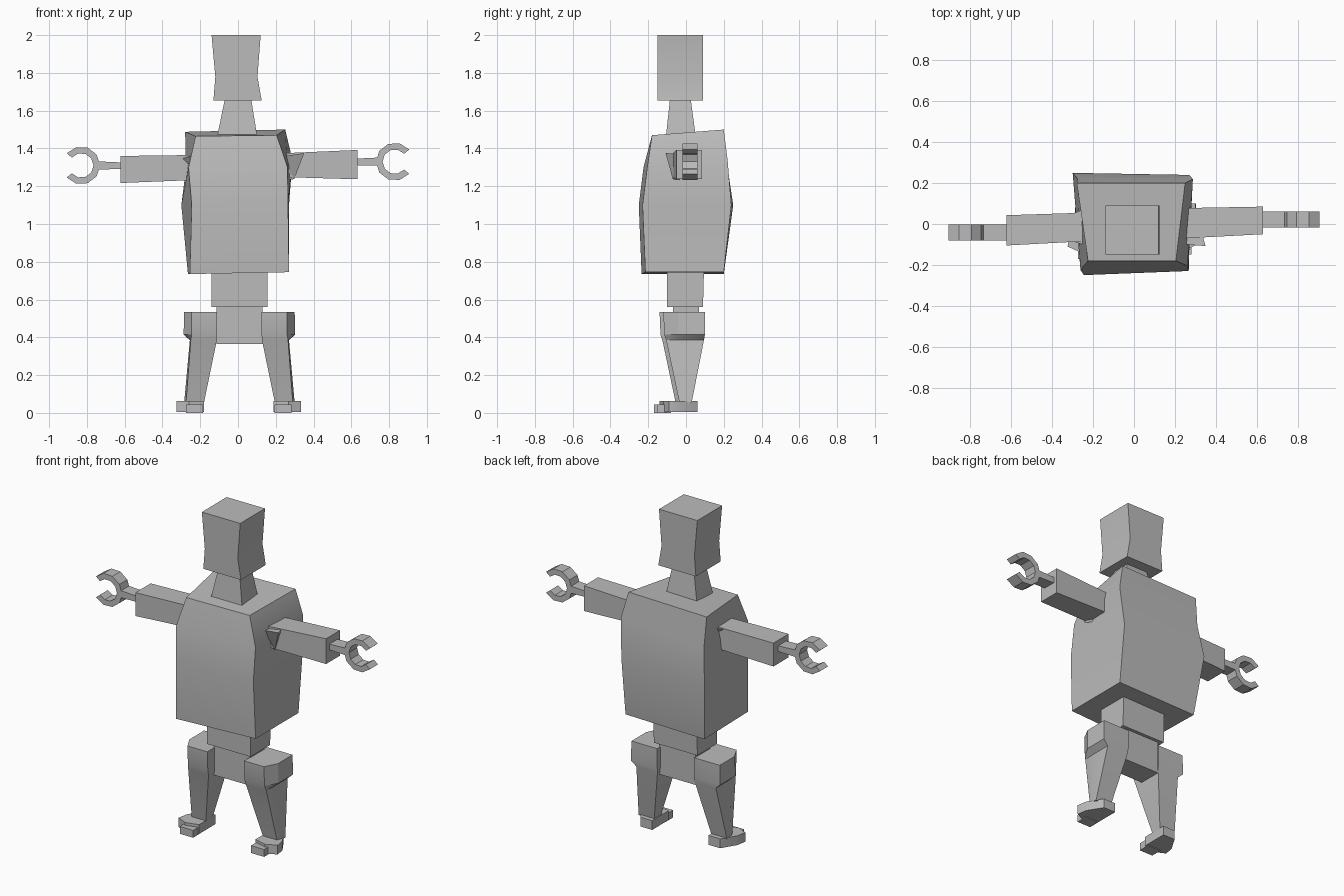
import bpy, bmesh, math

if "Cube" in bpy.data.objects:
    bpy.data.objects.remove(bpy.data.objects["Cube"])

grey = bpy.data.materials.new("plain_grey")
grey.diffuse_color = (0.5, 0.5, 0.5, 1)
grey.use_nodes = True
grey.node_tree.nodes["Principled BSDF"].inputs["Base Color"].default_value = grey.diffuse_color


def finish(name, bm):
    bmesh.ops.recalc_face_normals(bm, faces=bm.faces)
    mesh = bpy.data.meshes.new(name)
    bm.to_mesh(mesh)
    bm.free()
    mesh.materials.append(grey)
    ob = bpy.data.objects.new(name, mesh)
    bpy.context.collection.objects.link(ob)
    bpy.ops.object.select_all(action='DESELECT')
    ob.select_set(True)
    bpy.context.view_layer.objects.active = ob
    bpy.ops.object.shade_smooth_by_angle(angle=math.radians(25))
    return ob


def loft(name, rings):
    """Skin a stack of matching rings and cap both ends."""
    bm = bmesh.new()
    vs = [[bm.verts.new(p) for p in r] for r in rings]
    n = len(vs[0])
    for a, b in zip(vs, vs[1:]):
        for i in range(n):
            j = (i + 1) % n
            bm.faces.new((a[i], a[j], b[j], b[i]))
    bm.faces.new(vs[0])
    bm.faces.new(vs[-1])
    return finish(name, bm)


def rect(x0, x1, y0, y1, z):
    return [(x0, y0, z), (x1, y0, z), (x1, y1, z), (x0, y1, z)]


def section(x, y0, y1, z0, z1):
    return [(x, y0, z0), (x, y1, z0), (x, y1, z1), (x, y0, z1)]


def plate(name, outline, z0, z1):
    return loft(name, [[(x, y, z) for x, y in outline] for z in (z0, z1)])


# head, neck and trunk
loft("head", [rect(-.13, .125, -.15, .09, 1.655),
              rect(-.12, .103, -.15, .09, 1.78),
              rect(-.14, .12, -.15, .09, 2.0)])
loft("neck", [rect(-.108, .1, -.105, .05, 1.475),
              rect(-.07, .07, -.085, .025, 1.66)])
loft("torso", [
    [(-.255, -.235, .735), (.27, -.215, .745), (.27, .2, .745), (-.265, .2, .735)],
    [(-.245, -.25, 1.1), (.265, -.23, 1.1), (.27, .24, 1.1), (-.30, .25, 1.1)],
    [(-.262, -.225, 1.3), (.262, -.205, 1.3), (.288, .22, 1.34), (-.275, .22, 1.3)],
    [(-.225, -.18, 1.465), (.205, -.18, 1.47), (.25, .2, 1.5), (-.28, .2, 1.488)]])
loft("waist", [rect(-.14, .155, -.1, .09, .56), rect(-.14, .155, -.1, .095, .75)])
loft("pelvis", [rect(-.115, .13, -.07, .07, .365), rect(-.115, .13, -.07, .07, .565)])

for side, s, dx, dy in (("left", -1, 0, -.02), ("right", 1, .015, 0)):
    # leg, with a bulging hip at the outer back
    def leg_ring(xi, xf, xb, y0, y1, z):
        pts = [(xi, y0), (xf, y0), (xb, y0 + (y1 - y0) * .35), (xb, y1), (xi, y1)]
        return [(s * (x + dx), y + dy, z) for x, y in pts]
    loft(side + "_leg", [leg_ring(.18, .275, .285, -.035, .03, .055),
                         leg_ring(.112, .25, .255, -.105, .095, .385),
                         leg_ring(.11, .245, .288, -.115, .1, .415),
                         leg_ring(.11, .245, .285, -.12, .1, .535)])
    # foot with a lower toe block
    foot = [(.18, .06), (.26, .06), (.315, -.03), (.325, -.09), (.26, -.12), (.18, -.10)]
    plate(side + "_foot", [(s * (x + dx * .5), y + dy) for x, y in foot], .005, .062)
    toe = [(.185, -.08), (.275, -.08), (.275, -.15), (.185, -.15)]
    plate(side + "_toe", [(s * (x + dx * .5), y + dy) for x, y in toe], 0, .045)

# arms
loft("left_arm", [section(-.25, -.085, .055, 1.232, 1.365),
                  section(-.623, -.105, .043, 1.217, 1.36)])
loft("right_arm", [section(.25, -.07, .078, 1.248, 1.375),
                   section(.632, -.05, .085, 1.237, 1.392)])

# ragged shoulder wedges
loft("right_shoulder", [[(.25, -.1, 1.36), (.25, 0, 1.23), (.25, .07, 1.36)],
                        [(.35, -.108, 1.375), (.298, -.07, 1.238), (.3, .075, 1.37)]])
loft("left_shoulder", [[(-.25, -.1, 1.36), (-.25, 0, 1.23), (-.25, .07, 1.36)],
                       [(-.3, -.085, 1.345), (-.28, -.06, 1.232), (-.29, .055, 1.36)]])

# open claws on short wrists
for side, s, cz, y0, y1 in (("left", -1, 1.31, -.08, -.003), ("right", 1, 1.33, -.018, .06)):
    def arc(r, start, end, n=8):
        angles = [math.radians(start + (end - start) * i / n) for i in range(n + 1)]
        return [(s * (.83 + r * math.cos(a)), cz + r * math.sin(a)) for a in angles]
    outer, inner = arc(.1, 40, 320), arc(.065, 40, 320)
    bm = bmesh.new()
    rows = [[bm.verts.new((o[0], y0, o[1])), bm.verts.new((o[0], y1, o[1])),
             bm.verts.new((i[0], y1, i[1])), bm.verts.new((i[0], y0, i[1]))]
            for o, i in zip(outer, inner)]
    for a, b in zip(rows, rows[1:]):
        for k in range(4):
            m = (k + 1) % 4
            bm.faces.new((a[k], a[m], b[m], b[k]))
    bm.faces.new(rows[0])
    bm.faces.new(rows[-1])
    finish(side + "_claw", bm)
    loft(side + "_wrist", [section(s * .6, y0, y1, cz - .018, cz + .015),
                           section(s * .75, y0, y1, cz - .022, cz + .022)])
